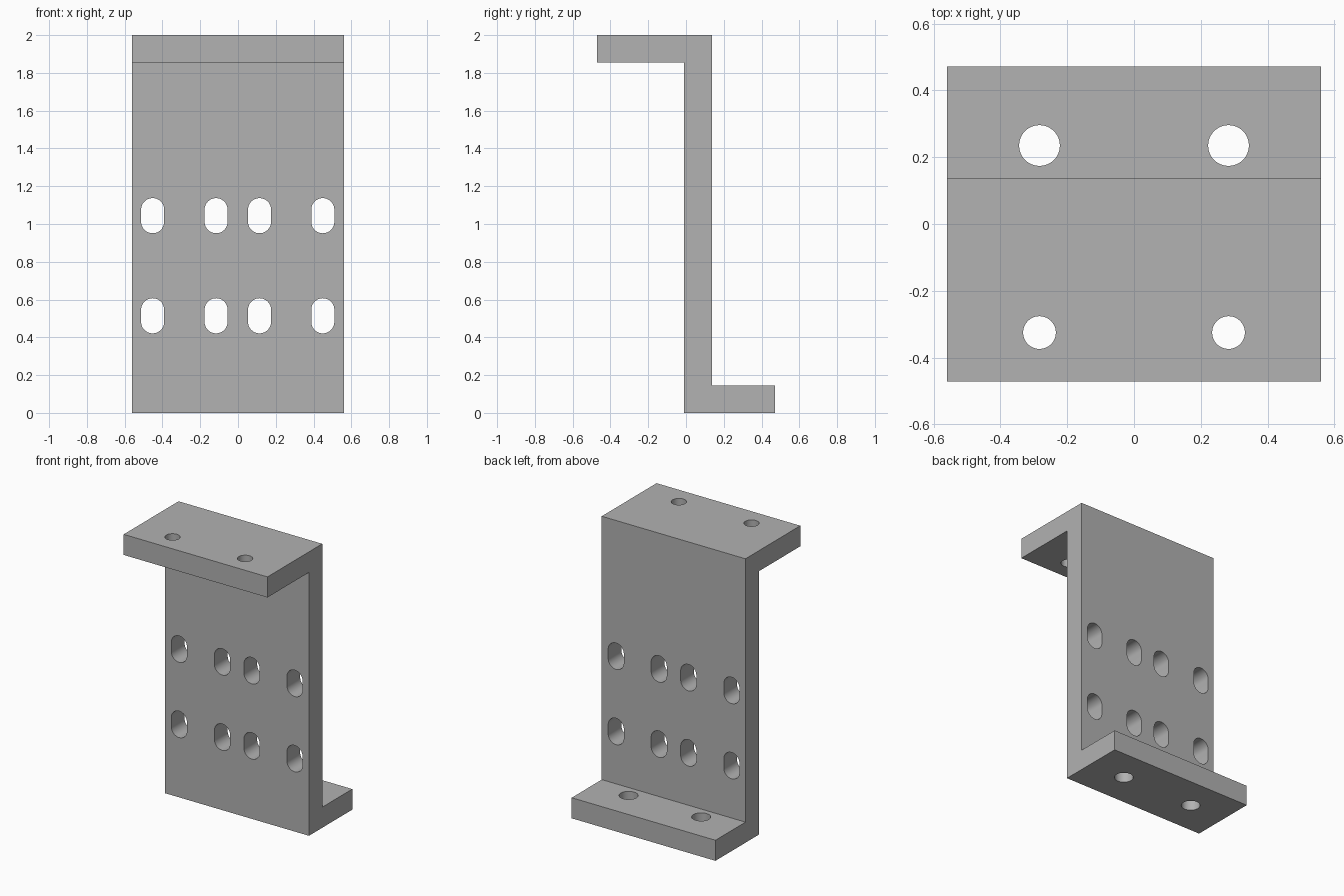
import bpy, bmesh, math

cube = bpy.data.objects.get("Cube")
if cube:
    bpy.data.objects.remove(cube, do_unlink=True)

HALF_W, HALF_D, HEIGHT = 0.56, 0.472, 2.0
WALL_FRONT, WALL_BACK, FLANGE = -0.01, 0.138, 0.145
SEGMENTS = 24

grey = bpy.data.materials.new("bracket grey")
grey.use_nodes = True
grey.diffuse_color = (0.445, 0.445, 0.445, 1)
grey.node_tree.nodes["Principled BSDF"].inputs["Base Color"].default_value = grey.diffuse_color


def prism(name, points, direction):
    """Closed solid swept from a flat outline along a vector."""
    bm = bmesh.new()
    face = bm.faces.new([bm.verts.new(p) for p in points])
    swept = bmesh.ops.extrude_face_region(bm, geom=[face])["geom"]
    moved = [v for v in swept if isinstance(v, bmesh.types.BMVert)]
    bmesh.ops.translate(bm, verts=moved, vec=direction)
    bmesh.ops.recalc_face_normals(bm, faces=bm.faces)
    mesh = bpy.data.meshes.new(name)
    bm.to_mesh(mesh)
    bm.free()
    mesh.materials.append(grey)
    obj = bpy.data.objects.new(name, mesh)
    bpy.context.collection.objects.link(obj)
    return obj


def rounded(radius, straight=0.0):
    """Outline of a circle, or of an upright slot when straight > 0."""
    outline = []
    for side in (0, 1):
        for i in range(SEGMENTS + 1):
            if not straight and i == SEGMENTS:
                continue
            a = math.pi * (side + i / SEGMENTS)
            shift = straight / 2 if side == 0 else -straight / 2
            outline.append((radius * math.cos(a), radius * math.sin(a) + shift))
    return outline


# Z-shaped bracket: front flange on top, back flange at the bottom
profile = [(WALL_FRONT, 0), (HALF_D, 0), (HALF_D, FLANGE), (WALL_BACK, FLANGE),
           (WALL_BACK, HEIGHT), (-HALF_D, HEIGHT),
           (-HALF_D, HEIGHT - FLANGE), (WALL_FRONT, HEIGHT - FLANGE)]
bracket = prism("z_bracket", [(-HALF_W, y, z) for y, z in profile], (2 * HALF_W, 0, 0))

cutters = []

# Two rows of upright slots through the wall
for cz in (0.514, 1.044):
    for cx in (-0.452, -0.116, 0.114, 0.449):
        points = [(cx + u, -0.1, cz + v) for u, v in rounded(0.061, 0.064)]
        cutters.append(prism("slot_cutter", points, (0, 0.35, 0)))

# Round bolt holes through each flange
for cy, base, radius in ((0.235, -0.1, 0.061), (-0.325, HEIGHT - 0.25, 0.049)):
    for cx in (-0.283, 0.283):
        points = [(cx + u, cy + v, base) for u, v in rounded(radius)]
        cutters.append(prism("bolt_hole_cutter", points, (0, 0, 0.35)))

bpy.ops.object.select_all(action='DESELECT')
bracket.select_set(True)
bpy.context.view_layer.objects.active = bracket
for cutter in cutters:
    cutter.hide_render = True
    cut = bracket.modifiers.new("cut", 'BOOLEAN')
    cut.operation = 'DIFFERENCE'
    cut.solver = 'EXACT'
    cut.object = cutter
    bpy.ops.object.modifier_apply(modifier=cut.name)
    bpy.data.objects.remove(cutter, do_unlink=True)

bpy.ops.object.shade_smooth_by_angle(angle=math.radians(30))
